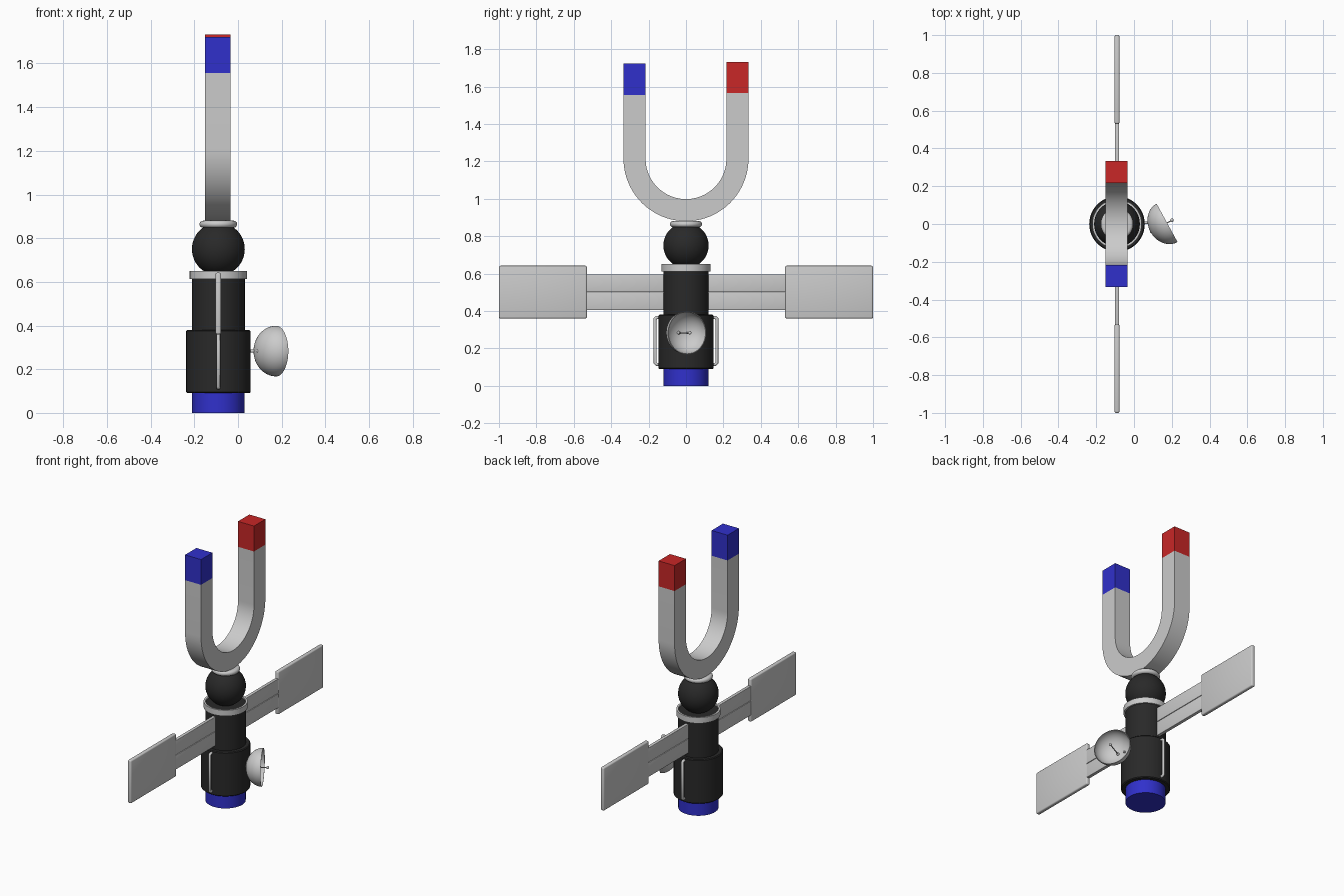
import bpy, bmesh, math
from mathutils import Vector

if "Cube" in bpy.data.objects:
    bpy.data.objects.remove(bpy.data.objects["Cube"])

AX = -0.09  # x of the main axis


def material(name, rgb):
    m = bpy.data.materials.new(name)
    m.diffuse_color = (*rgb, 1)
    m.use_nodes = True
    m.node_tree.nodes["Principled BSDF"].inputs["Base Color"].default_value = m.diffuse_color
    return m


DARK = material("dark", (0.022, 0.022, 0.022))
BLUE = material("blue", (0.03, 0.03, 0.6))
RED = material("red", (0.58, 0.02, 0.02))


def finish(name, bm, mat=None, smooth=True, loc=(0, 0, 0)):
    bmesh.ops.remove_doubles(bm, verts=bm.verts, dist=1e-5)
    bmesh.ops.recalc_face_normals(bm, faces=bm.faces)
    me = bpy.data.meshes.new(name)
    bm.to_mesh(me)
    bm.free()
    ob = bpy.data.objects.new(name, me)
    bpy.context.collection.objects.link(ob)
    ob.location = loc
    if mat:
        me.materials.append(mat)
    if smooth:
        bpy.ops.object.select_all(action='DESELECT')
        ob.select_set(True)
        bpy.context.view_layer.objects.active = ob
        bpy.ops.object.shade_smooth_by_angle(angle=math.radians(35))
    return ob


def lathe(name, profile, mat=None, loc=(AX, 0, 0), steps=48, closed=False):
    """Spin (radius, z) points around z."""
    bm = bmesh.new()
    vs = [bm.verts.new((r, 0, z)) for r, z in profile]
    es = [bm.edges.new(p) for p in zip(vs, vs[1:])]
    if closed:
        es.append(bm.edges.new((vs[-1], vs[0])))
    bmesh.ops.spin(bm, geom=vs + es, cent=(0, 0, 0), axis=(0, 0, 1),
                   angle=math.tau, steps=steps, use_merge=True)
    return finish(name, bm, mat, loc=loc)


def box(name, lo, hi, mat=None, bevel=0):
    bm = bmesh.new()
    bmesh.ops.create_cube(bm, size=1)
    for v in bm.verts:
        v.co = [(a + b) / 2 + c * (b - a) for a, b, c in zip(lo, hi, v.co)]
    if bevel:
        bmesh.ops.bevel(bm, geom=bm.edges[:], offset=bevel, segments=3,
                        profile=0.5, affect='EDGES')
    return finish(name, bm, mat, smooth=bevel > 0)


def tube(name, pts, radius):
    cu = bpy.data.curves.new(name, 'CURVE')
    cu.dimensions = '3D'
    cu.bevel_depth = radius
    cu.bevel_resolution = 3
    cu.use_fill_caps = True
    sp = cu.splines.new('POLY')
    sp.points.add(len(pts) - 1)
    for p, co in zip(sp.points, pts):
        p.co = (*co, 1)
        p.radius = 1
    ob = bpy.data.objects.new(name, cu)
    bpy.context.collection.objects.link(ob)
    return ob


# Body: base, lower drum, upper drum, collar ring
lathe("base", [(0, 0), (0.12, 0), (0.12, 0.1), (0, 0.1)], BLUE)
lathe("lower_drum", [(0, 0.09), (0.142, 0.09), (0.147, 0.095), (0.147, 0.375),
                     (0.142, 0.38), (0, 0.38)], DARK)
lathe("upper_drum", [(0, 0.37), (0.121, 0.37), (0.121, 0.64), (0, 0.64)], DARK)
lathe("collar", [(0.119, 0.612), (0.131, 0.612), (0.131, 0.65), (0.119, 0.65)],
      closed=True)

# Ball joint and the rounded ring above it
ball = [(0.121 * math.sin(math.pi * i / 24), -0.121 * math.cos(math.pi * i / 24))
        for i in range(25)]
lathe("ball_joint", ball, DARK, loc=(AX, 0, 0.75))
rim = [(0.07 + 0.016 * math.cos(a), 0.864 + 0.016 * math.sin(a))
       for a in [math.pi * (i / 10 - 0.5) for i in range(11)]]
lathe("neck_ring", [(0, 0.848)] + rim + [(0, 0.88)])

# Horseshoe magnet with coloured poles
RO, RI, ZC = 0.334, 0.216, 1.214
X0, X1 = -0.151, -0.035
TOP_N, TOP_P = 1.556, 1.565
angles = [math.pi + math.pi * i / 40 for i in range(41)]
path = [((math.cos(a), math.sin(a)), 0) for a in angles]
rings = [(-1, 0, TOP_N)] + [(c, s, ZC) for (c, s), _ in path] + [(1, 0, TOP_P)]
bm = bmesh.new()
prev = None
for c, s, z in rings:
    cur = [bm.verts.new((x, r * c, z + r * s))
           for x, r in ((X0, RO), (X1, RO), (X1, RI), (X0, RI))]
    if prev:
        for k in range(4):
            bm.faces.new((prev[k], prev[k - 1], cur[k - 1], cur[k]))
    else:
        bm.faces.new(cur)
    prev = cur
bm.faces.new(prev)
finish("magnet", bm)
box("blue_pole", (X0, -RO, TOP_N), (X1, -RI, 1.722), BLUE)
box("red_pole", (X0, RI, TOP_P), (X1, RO, 1.732), RED)

# Wings: split arm, end panel, and side handle on both sides
for side, s in (("left", -1), ("right", 1)):
    def span(a, b):
        return sorted((a * s, b * s))
    for part, z0, z1 in (("lower", 0.405, 0.499), ("upper", 0.501, 0.596)):
        a, b = span(0.08, 0.54)
        box(f"{side}_{part}_arm", (AX - 0.011, a, z0), (AX + 0.011, b, z1),
            bevel=0.003)
    a, b = span(0.53, 1.0)
    box(f"{side}_panel", (AX - 0.013, a, 0.36), (AX + 0.013, b, 0.642), bevel=0.008)
    tube(f"{side}_handle", [(AX, s * y, z) for y, z in
         ((0.135, 0.115), (0.158, 0.115), (0.165, 0.122), (0.165, 0.358),
          (0.158, 0.365), (0.135, 0.365))], 0.009)

# Dish: tilted bowl with feed rod, tip ball and mount
centre = Vector((0.175, 0.006, 0.283))
n = Vector((0.88, 0.48, 0)).normalized()
R, D, T = 0.116, 0.1, 0.004
arc = [math.pi / 2 * i / 14 for i in range(15)]
outer = [(R * math.sin(a), -D * math.cos(a)) for a in arc]
inner = [((R - T) * math.sin(a), -(D - T) * math.cos(a)) for a in reversed(arc)]
dish = lathe("dish", outer + inner, loc=centre)
dish.rotation_euler = n.to_track_quat('Z', 'Y').to_euler()
tip = centre + n * 0.03
tube("feed_rod", [centre - n * D * 0.98, tip], 0.003)
for name, pos, r in (("feed_tip", tip, 0.009), ("feed_foot", centre - n * 0.094, 0.009)):
    bm = bmesh.new()
    bmesh.ops.create_uvsphere(bm, u_segments=16, v_segments=10, radius=r)
    finish(name, bm, loc=pos)
tube("dish_mount", [(0.04, 0.006, 0.283), (0.085, 0.006, 0.283)], 0.007)
